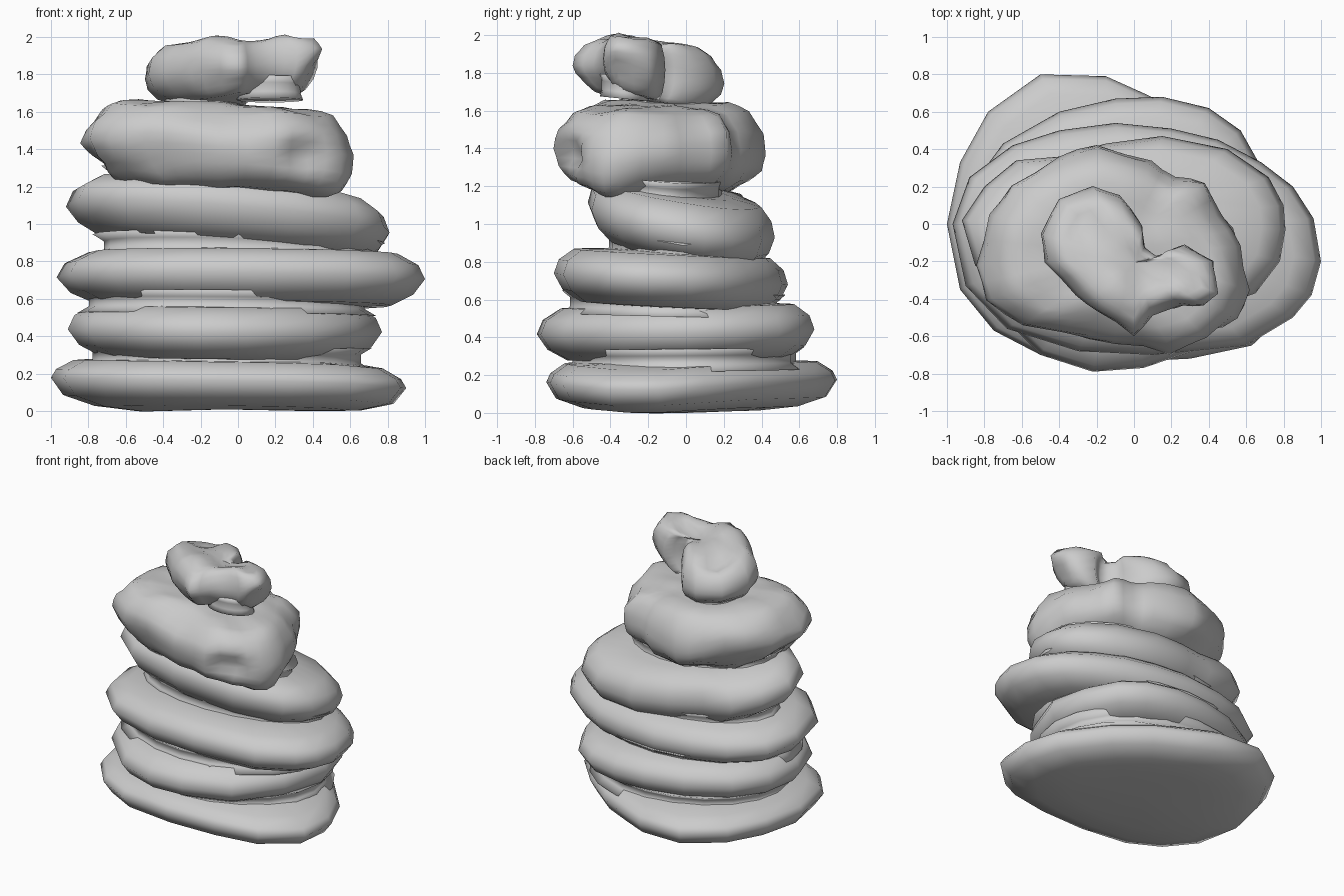
import bpy, bmesh, math
from mathutils import Vector, noise

# cross-sections: (radius factor, height factor)
PEBBLE = [(0.5, -1), (0.8, -0.94), (0.93, -0.55), (1, 0), (0.96, 0.5), (0.84, 0.9), (0.5, 1)]
SLAB = [(0.5, -1), (0.75, -0.85), (0.93, -0.5), (1, 0.15), (0.97, 0.5), (0.87, 0.88), (0.5, 1)]
BOULDER = [(0.4, -1), (0.7, -1), (0.85, -0.75), (0.96, -0.4), (1, 0), (0.97, 0.45), (0.84, 0.85), (0.66, 1), (0.4, 1)]
NECK = [(1.05, -1), (0.97, -0.4), (0.97, 0.4), (1.05, 1)]


def stone(name, outline, z, half, tilt, profile=PEBBLE, bumps=(), cuts=0, rough=0.0):
    """Loft an outline through a profile; bumps are (centre, radius, offset)."""
    n = len(outline)
    c = sum((Vector(p) for p in outline), Vector((0, 0))) / n

    def place(x, y, h):
        return Vector((x, y, z + tilt[0] * x + tilt[1] * y + h * half))

    bm = bmesh.new()
    rings = [[bm.verts.new(place(c.x + r * (x - c.x), c.y + r * (y - c.y), h))
              for x, y in outline] for r, h in profile]
    for a, b in zip(rings, rings[1:]):
        for i in range(n):
            j = (i + 1) % n
            bm.faces.new((a[i], a[j], b[j], b[i]))
    bottom = bm.verts.new(place(c.x, c.y, profile[0][1]))
    top = bm.verts.new(place(c.x, c.y, profile[-1][1]))
    for i in range(n):
        j = (i + 1) % n
        bm.faces.new((rings[0][j], rings[0][i], bottom))
        bm.faces.new((rings[-1][i], rings[-1][j], top))
    bmesh.ops.recalc_face_normals(bm, faces=bm.faces)
    if cuts:
        bmesh.ops.subdivide_edges(bm, edges=bm.edges[:], cuts=cuts, use_grid_fill=True)
    bm.normal_update()
    # dents, lumps and light roughness
    for v in bm.verts:
        move = v.normal * rough * noise.noise(v.co * 5)
        for centre, radius, offset in bumps:
            d = (v.co - Vector(centre)).length / radius
            if d < 1:
                move += Vector(offset) * (1 - d * d) ** 2
        v.co += move
    for f in bm.faces:
        f.smooth = True
    mesh = bpy.data.meshes.new(name)
    bm.to_mesh(mesh)
    bm.free()
    ob = bpy.data.objects.new(name, mesh)
    bpy.context.collection.objects.link(ob)
    return ob


def ellipse(x0, x1, y0, y1, n=20):
    return [((x0 + x1) / 2 + (x1 - x0) / 2 * math.cos(2 * math.pi * i / n),
             (y0 + y1) / 2 + (y1 - y0) / 2 * math.sin(2 * math.pi * i / n)) for i in range(n)]


# bottom slab
stone("base_stone", [(0.9, -0.15), (0.8, 0.1), (0.55, 0.38), (0.3, 0.58), (0.05, 0.7),
      (-0.15, 0.79), (-0.5, 0.8), (-0.78, 0.6), (-0.93, 0.33), (-1, 0), (-0.93, -0.35),
      (-0.75, -0.57), (-0.5, -0.7), (-0.1, -0.74), (0.3, -0.72), (0.63, -0.65), (0.87, -0.42)],
      0.145, 0.135, (-0.015, 0.005), SLAB,
      [((0.95, -0.25, 0.15), 0.7, (0, 0, -0.03)), ((-0.55, -0.1, 0.0), 0.6, (0, 0, -0.02))])

# second pebble
stone("second_stone", [(0.77, 0), (0.7, 0.27), (0.57, 0.5), (0.4, 0.62), (0.15, 0.68),
      (-0.1, 0.67), (-0.4, 0.6), (-0.7, 0.43), (-0.87, 0.2), (-0.91, -0.1), (-0.8, -0.4),
      (-0.5, -0.7), (-0.22, -0.79), (0.05, -0.77), (0.4, -0.65), (0.65, -0.35)],
      0.43, 0.15, (-0.01, 0.02))

# third pebble, the widest
stone("third_stone", [(1, -0.2), (0.96, 0.03), (0.85, 0.2), (0.68, 0.33), (0.45, 0.45),
      (0.2, 0.51), (-0.1, 0.54), (-0.4, 0.5), (-0.65, 0.42), (-0.88, 0.25), (-0.97, 0),
      (-0.9, -0.33), (-0.68, -0.56), (-0.3, -0.68), (0.1, -0.7), (0.6, -0.65),
      (0.85, -0.5), (0.95, -0.38)],
      0.705, 0.15, (-0.01, -0.05))

# fourth pebble, leaning right and back
stone("fourth_stone", [(0.81, -0.03), (0.8, 0.1), (0.72, 0.25), (0.5, 0.4), (0.15, 0.47),
      (-0.15, 0.43), (-0.4, 0.36), (-0.63, 0.34), (-0.8, 0.2), (-0.92, 0.02), (-0.85, -0.22),
      (-0.62, -0.42), (-0.2, -0.52), (0.3, -0.5), (0.65, -0.37), (0.78, -0.2)],
      1.015, 0.165, (-0.08, -0.16), PEBBLE,
      [((-0.8, -0.1, 0.95), 0.3, (0, 0, 0.03)), ((-0.8, -0.1, 1.25), 0.25, (0, 0, 0.03))])

# thick boulder with a dimple and lumps
stone("boulder", [(0.61, -0.35), (0.56, -0.12), (0.46, 0.05), (0.38, 0.22), (0.22, 0.25),
      (0.1, 0.35), (-0.2, 0.42), (-0.4, 0.35), (-0.65, 0.2), (-0.77, 0.05), (-0.86, -0.22),
      (-0.78, -0.4), (-0.6, -0.56), (-0.38, -0.58), (-0.1, -0.64), (0.2, -0.69),
      (0.4, -0.62), (0.55, -0.5)],
      1.405, 0.225, (-0.06, -0.01), BOULDER,
      [((0.36, -0.66, 1.37), 0.15, (-0.03, 0.09, 0)),
       ((0.45, -0.4, 1.18), 0.3, (0.05, -0.04, -0.03)),
       ((-0.2, 0.4, 1.42), 0.3, (0, 0, -0.05)),
       ((-0.85, -0.2, 1.62), 0.28, (0.02, 0, -0.06)),
       ((-0.8, -0.2, 1.32), 0.2, (0.05, 0, 0)),
       ((-0.1, -0.6, 1.63), 0.25, (0, 0.03, -0.04)),
       ((-0.5, -0.62, 1.35), 0.2, (0, 0.05, 0))], cuts=1, rough=0.03)

# two-lobed knob on top
stone("top_stone", [(0.48, -0.38), (0.43, -0.2), (0.27, -0.12), (0.15, -0.19), (0.06, -0.12),
      (0.05, 0), (-0.08, 0.15), (-0.22, 0.2), (-0.4, 0.13), (-0.51, -0.05), (-0.47, -0.2),
      (-0.3, -0.37), (-0.2, -0.47), (0, -0.6), (0.1, -0.49), (0.25, -0.43), (0.38, -0.43)],
      1.785, 0.155, (0.04, -0.16), BOULDER,
      [((0.08, -0.25, 1.98), 0.2, (0, 0, -0.05)),
       ((-0.42, -0.2, 1.96), 0.22, (0, 0, 0.03)),
       ((0.0, -0.58, 1.98), 0.25, (0, 0, -0.06)),
       ((0.48, -0.35, 1.78), 0.2, (-0.06, 0, 0.04)),
       ((-0.28, 0.02, 1.93), 0.14, (0, 0, -0.05)),
       ((0.32, -0.32, 1.98), 0.1, (0, 0, -0.03))], cuts=1, rough=0.025)

# narrow joints where the stones settle on each other: x range, y range, height, tilt
joints = [(-0.8, 0.68, -0.62, 0.6, 0.285, (-0.01, 0.01)),
          (-0.82, 0.7, -0.63, 0.5, 0.575, (-0.01, -0.02)),
          (-0.74, 0.75, -0.42, 0.38, 0.86, (-0.03, -0.1)),
          (-0.7, 0.53, -0.45, 0.2, 1.19, (-0.07, -0.08)),
          (-0.4, 0.02, -0.3, 0.13, 1.66, (-0.04, -0.08)),
          (0, 0.34, -0.45, -0.2, 1.69, (0, -0.1))]
for k, (x0, x1, y0, y1, z, tilt) in enumerate(joints, 1):
    stone("joint_%d" % k, ellipse(x0, x1, y0, y1), z, 0.06, tilt, NECK)
